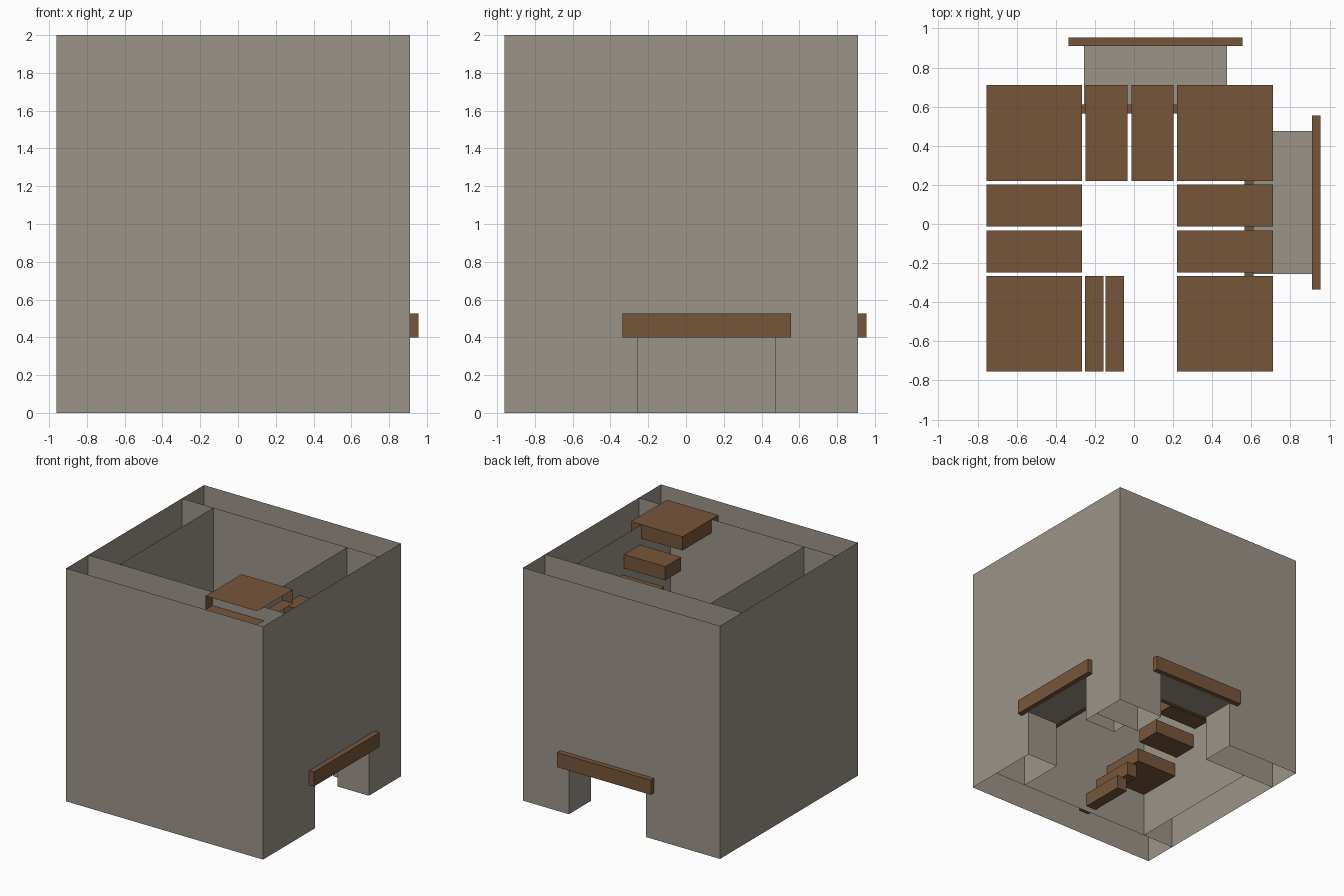
import bpy, bmesh
from mathutils import Vector

if "Cube" in bpy.data.objects:
    bpy.data.objects.remove(bpy.data.objects["Cube"])

# Main dimensions (square tower, same limits in x and y)
OUT_LO, OUT_HI = -0.96, 0.91        # outer wall skins
IN_LO, IN_HI = -0.66, 0.61          # inner wall skins
H = 2.0
DOOR = (-0.255, 0.475, 0.40)        # start, end, height


def material(name, rgb):
    m = bpy.data.materials.new(name)
    m.diffuse_color = (*rgb, 1)
    m.use_nodes = True
    m.node_tree.nodes["Principled BSDF"].inputs["Base Color"].default_value = m.diffuse_color
    return m


STONE = material("grey_stone", (0.33, 0.295, 0.25))
WOOD = material("brown_wood", (0.185, 0.093, 0.042))


def make_object(name, bm, mat):
    me = bpy.data.meshes.new(name)
    bm.to_mesh(me)
    bm.free()
    me.materials.append(mat)
    ob = bpy.data.objects.new(name, me)
    bpy.context.collection.objects.link(ob)
    return ob


def quad(bm, pts, normal):
    f = bm.faces.new([bm.verts.new(p) for p in pts])
    f.normal_update()
    if f.normal.dot(Vector(normal)) < 0:
        f.normal_flip()


def point(axis, d, u, z):
    """d = distance along the wall's normal axis, u = position along the wall."""
    return (d, u, z) if axis == 0 else (u, d, z)


def sheet(bm, axis, d, u0, u1, side, door=None):
    """Upright wall skin, optionally with a doorway left open."""
    rects = [(u0, u1, 0, H)]
    if door:
        a, b, h = door
        rects = [(u0, a, 0, H), (b, u1, 0, H), (a, b, h, H)]
    for a, b, z0, z1 in rects:
        quad(bm, [point(axis, d, *p) for p in ((a, z0), (b, z0), (b, z1), (a, z1))],
             point(axis, side, 0, 0))


def wall(name, axis, outer, inner, u0, u1, door=None, ends=False):
    """Hollow wall, open above and below."""
    bm = bmesh.new()
    s = 1 if outer > inner else -1
    sheet(bm, axis, outer, u0, u1, s, door)
    sheet(bm, axis, inner, u0, u1, -s, door)
    if ends:
        lo, hi = sorted((outer, inner))
        sheet(bm, 1 - axis, u0, lo, hi, -1)
        sheet(bm, 1 - axis, u1, lo, hi, 1)
    if door:  # jambs and ceiling of the passage
        a, b, h = door
        for u, n in ((a, 1), (b, -1)):
            quad(bm, [point(axis, *p) for p in
                      ((outer, u, 0), (inner, u, 0), (inner, u, h), (outer, u, h))],
                 point(axis, 0, n, 0))
        quad(bm, [point(axis, *p) for p in
                  ((outer, a, h), (inner, a, h), (inner, b, h), (outer, b, h))], (0, 0, -1))
    bmesh.ops.remove_doubles(bm, verts=bm.verts, dist=1e-5)
    make_object(name, bm, STONE)


def box(name, lo, hi, open_sides=()):
    """Wooden box; faces whose normal is in open_sides are left out."""
    bm = bmesh.new()
    bmesh.ops.create_cube(bm, size=1)
    drop = [f for f in bm.faces
            if any(f.normal.dot(Vector(n)) > 0.9 for n in open_sides)]
    bmesh.ops.delete(bm, geom=drop, context='FACES')
    for v in bm.verts:
        v.co = [lo[i] + (v.co[i] + 0.5) * (hi[i] - lo[i]) for i in range(3)]
    make_object(name, bm, WOOD)


# Walls: front and back run the full width, the sides fit between them
wall("front_wall", 1, OUT_LO, IN_LO, OUT_LO, OUT_HI, ends=True)
wall("back_wall", 1, OUT_HI, IN_HI, OUT_LO, OUT_HI, DOOR, ends=True)
wall("left_wall", 0, OUT_LO, IN_LO, IN_LO, IN_HI)
wall("right_wall", 0, OUT_HI, IN_HI, IN_LO, IN_HI, DOOR)

# Lintels over both sides of each doorway
for axis, side in ((0, "right"), (1, "back")):
    for where, d0, d1 in (("outer", 0.91, 0.955), ("inner", 0.565, 0.61)):
        box(f"{side}_{where}_lintel", point(axis, d0, -0.335, 0.40),
            point(axis, d1, 0.555, 0.525))

# Stair treads, climbing clockwise from the front; ends inside the walls are open
LO, HI = (-0.755, -0.267), (0.22, 0.71)          # corner bands
M1, M2 = (-0.248, -0.032), (-0.014, 0.203)       # middle bands
LEFT, RIGHT, FRONT, BACK = (-1, 0, 0), (1, 0, 0), (0, -1, 0), (0, 1, 0)
TREADS = [
    ((-0.145, -0.05), LO, [FRONT]), ((-0.25, -0.157), LO, [FRONT]),
    (LO, LO, [LEFT, FRONT]), (LO, M1, [LEFT]), (LO, M2, [LEFT]),
    (LO, HI, [LEFT, BACK]), (M1, HI, [BACK]), (M2, HI, [BACK]),
    (HI, HI, [RIGHT, BACK]), (HI, M2, [RIGHT]), (HI, M1, [RIGHT]),
    (HI, LO, [RIGHT, FRONT]),
]
RISE = H / len(TREADS)
for i, (xs, ys, open_sides) in enumerate(TREADS, 1):
    top = i * RISE
    box(f"stair_tread_{i:02d}", (xs[0], ys[0], top - 0.118), (xs[1], ys[1], top), open_sides)
